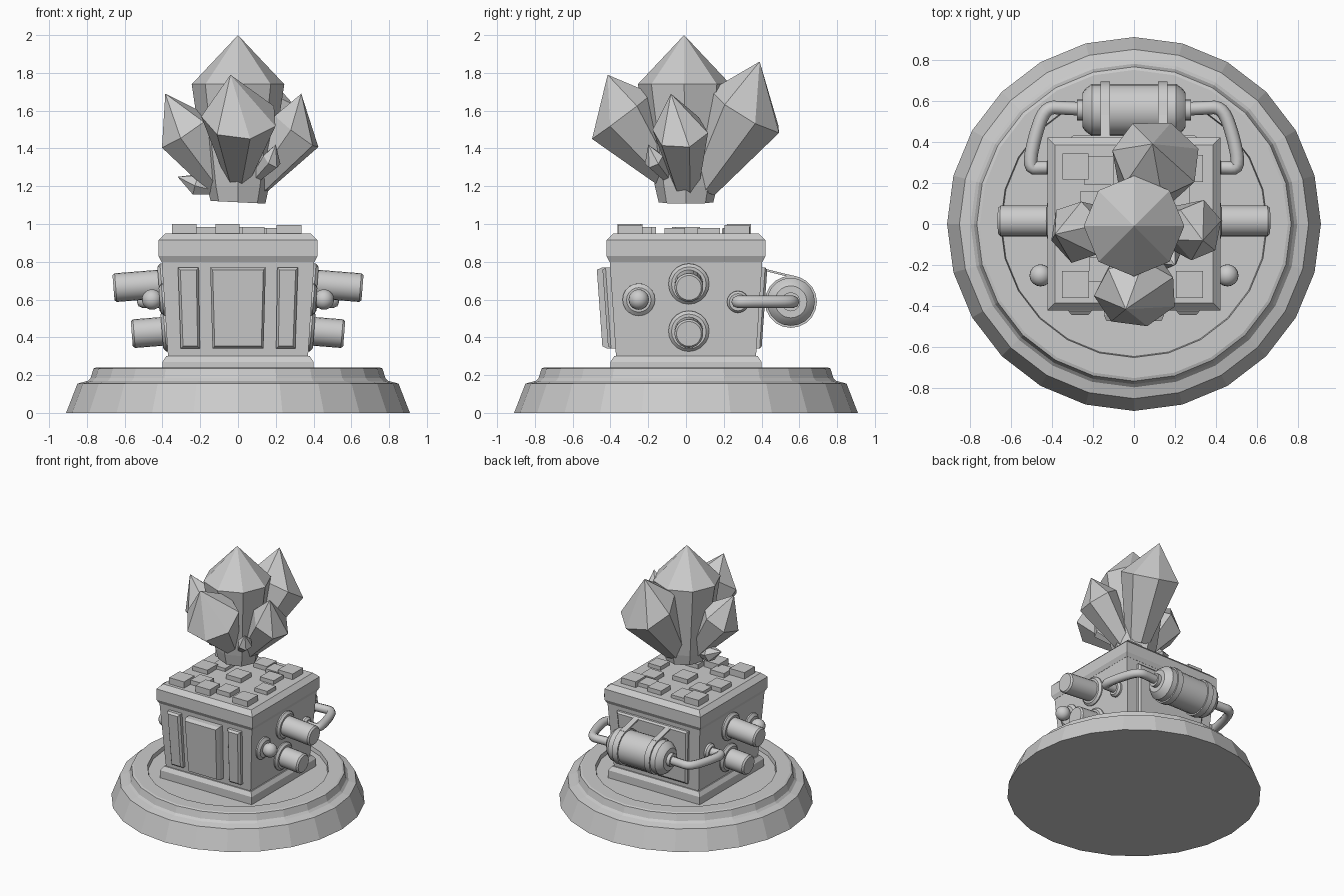
import bpy, bmesh, math
from mathutils import Vector, Matrix

if "Cube" in bpy.data.objects:
    bpy.data.objects.remove(bpy.data.objects["Cube"])


def finish(name, bm, smooth=False):
    bmesh.ops.recalc_face_normals(bm, faces=bm.faces)
    me = bpy.data.meshes.new(name)
    bm.to_mesh(me)
    bm.free()
    ob = bpy.data.objects.new(name, me)
    bpy.context.collection.objects.link(ob)
    if smooth:
        bpy.ops.object.select_all(action='DESELECT')
        ob.select_set(True)
        bpy.context.view_layer.objects.active = ob
        bpy.ops.object.shade_smooth_by_angle(angle=math.radians(30))
    return ob


def loft(name, rings, tip=None, smooth=False):
    """Skin a stack of equal-sized point rings, capped or brought to a tip."""
    bm = bmesh.new()
    vs = [[bm.verts.new(p) for p in ring] for ring in rings]
    n = len(vs[0])
    for a, b in zip(vs, vs[1:]):
        for i in range(n):
            bm.faces.new((a[i], a[(i + 1) % n], b[(i + 1) % n], b[i]))
    bm.faces.new(vs[0])
    if tip is None:
        bm.faces.new(vs[-1])
    else:
        t = bm.verts.new(tip)
        for i in range(n):
            bm.faces.new((vs[-1][i], vs[-1][(i + 1) % n], t))
    return finish(name, bm, smooth)


def ring(center, axis, r, n, phase=0.0):
    q = Vector((0, 0, 1)).rotation_difference(Vector(axis))
    return [Vector(center) + q @ Vector((r * math.cos(phase + math.tau * i / n),
            r * math.sin(phase + math.tau * i / n), 0)) for i in range(n)]


def lathe(name, origin, axis, profile, n, smooth=False):
    """profile = (radius, distance along axis)"""
    ax = Vector(axis).normalized()
    return loft(name, [ring(Vector(origin) + ax * d, ax, r, n) for r, d in profile], smooth=smooth)


def rect(x0, x1, y0, y1, z):
    return [(x0, y0, z), (x1, y0, z), (x1, y1, z), (x0, y1, z)]


def crystal(name, base, belt, tip, r0, r1, n, phase=0.3):
    base, belt, tip = Vector(base), Vector(belt), Vector(tip)
    ax = belt - base
    return loft(name, [ring(base, ax, r0, n, phase), ring(belt, ax, r1, n, phase)], tip)


# round stepped base with sunken floor
lathe("round_base", (0, 0, 0), (0, 0, 1),
      [(.91, 0), (.85, .155), (.795, .17), (.78, .185), (.765, .235), (.75, .24),
       (.65, .24), (.645, .21)], 24)

# square machine block: foot flange, flared body, bevelled lid
def square_stack(name, prof):
    loft(name, [rect(-h, h, -h, h, z) for h, z in prof])

square_stack("block_foot", [(.40, .20), (.40, .27), (.38, .30)])
square_stack("block_body", [(.37, .29), (.405, .82)])
square_stack("block_lid", [(.405, .80), (.42, .83), (.42, .915), (.385, .95)])

# raised wall panels, bevelled and leaning with the wall
def panel(name, x, hw, out, side=-1, taper=.92):
    def outline(bev, d):
        lo, hi = .34 + bev, .77 - bev
        yb, yt = side * (.373 + d), side * (.402 + d)
        w = hw - bev
        cx = x * .96
        return [(cx - w * taper, yb, lo), (cx + w * taper, yb, lo),
                (x + w, yt, hi), (x - w, yt, hi)]
    loft(name, [outline(0, -.02), outline(0, out * .6), outline(.013, out)])

panel("front_panel", 0, .147, .07)
for s in (-1, 1):
    panel("front_strip", s * .263, .055, .04)
panel("back_panel", 0, .31, .028, side=1)

# side fittings, both sides
for s in (-1, 1):
    ax = (s, 0, -.08)
    for z, wall, length in ((.685, .395, .265), (.435, .378, .185)):
        o = (s * (wall - .02), .015, z)
        lathe("port_collar", o, ax, [(.108, 0), (.108, .03), (.092, .045)], 20, True)
        lathe("port_cylinder", o, ax, [(.076, .01), (.076, length + .008), (.066, length + .02)], 20, True)
    lathe("knob_collar", (s * .37, -.25, .602), ax, [(.086, 0), (.086, .03), (.065, .045)], 20, True)
    lathe("knob_stem", (s * .37, -.25, .602), ax, [(.035, 0), (.035, .08)], 12, True)
    bm = bmesh.new()
    bmesh.ops.create_uvsphere(bm, u_segments=16, v_segments=10, radius=.054,
                              matrix=Matrix.Translation((s * .455, -.25, .6)))
    finish("knob_ball", bm, True)
    # pipe from tank end to side wall
    lathe("pipe_collar", (s * .37, .275, .59), ax, [(.058, 0), (.058, .035), (.046, .05)], 16, True)
    cu = bpy.data.curves.new("tank_pipe", 'CURVE')
    cu.dimensions = '3D'
    cu.bevel_depth = .033
    cu.bevel_resolution = 2
    cu.use_fill_caps = True
    sp = cu.splines.new('NURBS')
    pts = [(.25, .56), (.34, .565), (.43, .57), (.48, .44), (.515, .27), (.45, .275), (.37, .275)]
    sp.points.add(len(pts) - 1)
    for p, (x, y) in zip(sp.points, pts):
        p.co = (s * x, y, .588, 1)
    sp.use_endpoint_u = True
    sp.order_u = 3
    sp.resolution_u = 4
    bpy.context.collection.objects.link(bpy.data.objects.new("tank_pipe", cu))
    # tank strap: band and strip to the wall
    x = s * .14
    lathe("strap_band", (x - .023, .555, .588), (1, 0, 0), [(.138, 0), (.138, .046)], 20, True)
    loft("strap_strip", [[(x - .023, y, z), (x + .023, y, z), (x + .023, y, z - .012), (x - .023, y, z - .012)]
                         for y, z in ((.39, .775), (.43, .76), (.53, .735), (.59, .722))])

# tank behind the block
lathe("tank", (0, .555, .588), (1, 0, 0),
      [(.05, -.278), (.05, -.25), (.085, -.25), (.105, -.235), (.127, -.205), (.127, .205),
       (.105, .235), (.085, .25), (.05, .25), (.05, .278)], 20, True)

# tiles on the lid: x, y, half size, top height
for x, y, h, z in ((-.285, -.295, .065, 1.0), (-.055, -.30, .063, 1.0), (.27, -.295, .065, .995),
                   (-.16, -.22, .06, .985), (.08, -.24, .06, .985), (-.285, .28, .063, 1.0),
                   (-.17, .26, .07, .975), (.04, .28, .06, .985), (.16, .25, .055, .98),
                   (.27, .27, .065, .995), (.21, .12, .06, .98), (-.28, -.01, .065, .985),
                   (0, .01, .065, .985), (-.2, .1, .06, .975), (.28, -.06, .055, .98)):
    loft("lid_tile", [rect(x - h, x + h, y - h, y + h, .94), rect(x - h, x + h, y - h, y + h, z)])

# floating crystal cluster
loft("main_crystal", [ring((0, 0, 1.115), (.05, 0, 1), .145, 8),
                      ring((0, 0, 1.20), (0, 0, 1), .165, 8),
                      ring((0, -.01, 1.74), (0, 0, 1), .245, 8)], (0, -.01, 2.0))
crystal("front_crystal", (0, -.10, 1.25), (.01, -.34, 1.57), (-.04, -.415, 1.79), .07, .205, 7, .5)
crystal("back_crystal", (.03, .08, 1.2), (.11, .32, 1.6), (.09, .39, 1.86), .09, .22, 7)
crystal("right_crystal", (.09, 0, 1.2), (.31, -.03, 1.49), (.335, -.08, 1.69), .07, .15, 6)
crystal("left_crystal", (-.09, 0, 1.2), (-.28, -.04, 1.49), (-.385, -.05, 1.69), .07, .155, 6)
crystal("small_left_crystal", (-.12, 0, 1.18), (-.22, .01, 1.21), (-.32, .01, 1.25), .025, .062, 6)
crystal("small_right_crystal", (.1, -.1, 1.25), (.18, -.17, 1.34), (.2, -.2, 1.42), .03, .055, 6)
